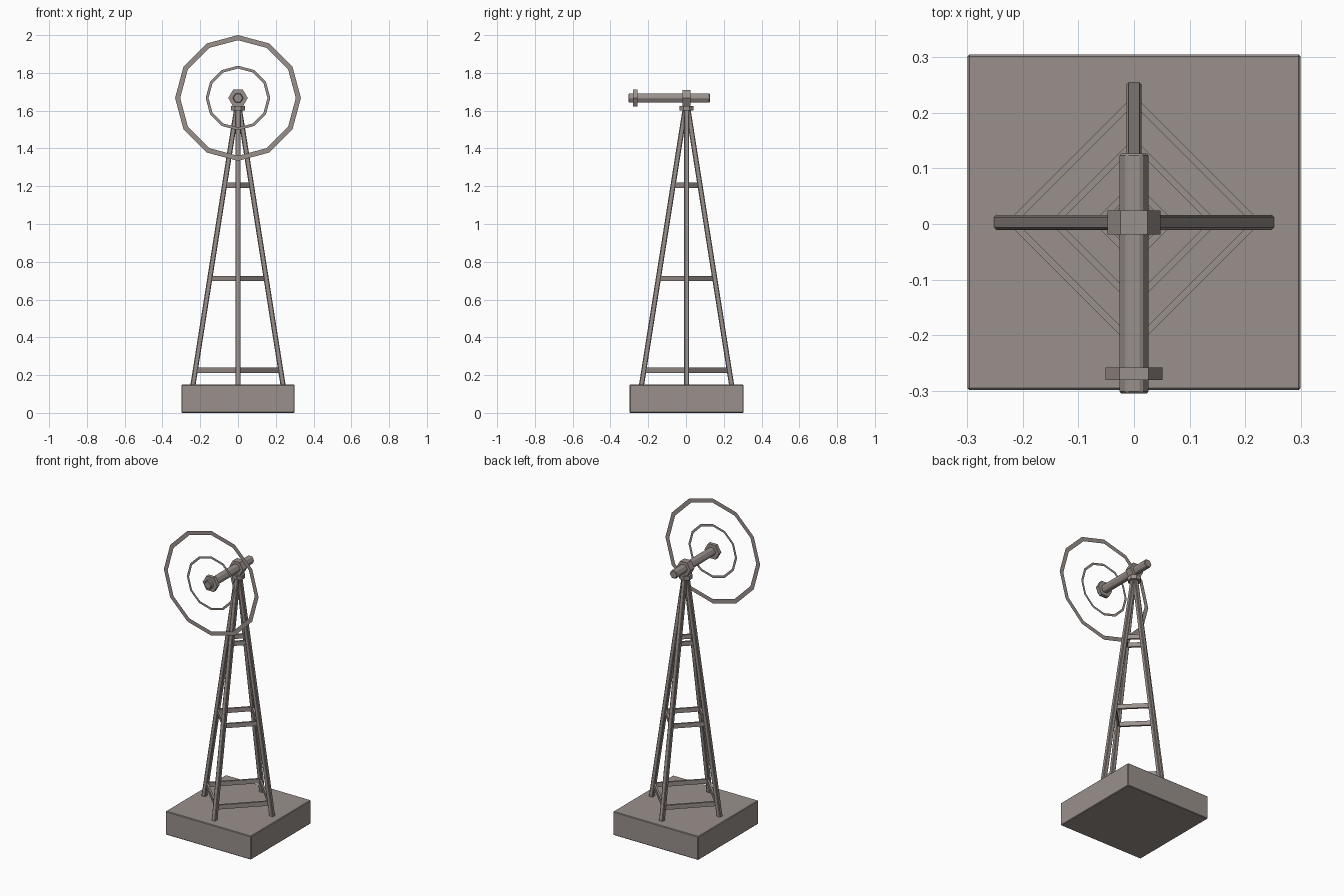
import bpy, bmesh, math
from mathutils import Matrix, Vector

cube = bpy.data.objects.get("Cube")
if cube:
    bpy.data.objects.remove(cube, do_unlink=True)

metal = bpy.data.materials.new("warm_grey")
metal.use_nodes = True
COLOUR = (0.32, 0.28, 0.262, 1)
metal.diffuse_color = COLOUR
metal.node_tree.nodes["Principled BSDF"].inputs["Base Color"].default_value = COLOUR

CY = 0.003     # tower centre along y
AXLE_Z = 1.667


def finish(name, bm, bevel=0):
    bmesh.ops.recalc_face_normals(bm, faces=bm.faces)
    mesh = bpy.data.meshes.new(name)
    bm.to_mesh(mesh)
    bm.free()
    mesh.materials.append(metal)
    obj = bpy.data.objects.new(name, mesh)
    bpy.context.collection.objects.link(obj)
    if bevel:
        mod = obj.modifiers.new("Bevel", 'BEVEL')
        mod.width = bevel
        mod.segments = 1
    return obj


def box(name, size, centre, bevel=0):
    bm = bmesh.new()
    bmesh.ops.create_cube(bm, size=1)
    bmesh.ops.scale(bm, vec=size, verts=bm.verts)
    bmesh.ops.translate(bm, vec=centre, verts=bm.verts)
    return finish(name, bm, bevel)


def bar(name, a, b, width, height, bevel=0):
    """Rectangular bar from a to b, its height kept upright."""
    a, b = Vector(a), Vector(b)
    along = (b - a).normalized()
    # sloping legs face outward, level rails stand on edge
    side = along.cross(Vector((0, 0, 1))).normalized()
    up = side.cross(along)
    bm = bmesh.new()
    bmesh.ops.create_cube(bm, size=1)
    for v in bm.verts:
        p = v.co.copy()
        v.co = (a + b) / 2 + along * p.x * (b - a).length + side * p.y * width + up * p.z * height
    return finish(name, bm, bevel)


def hex_rod(name, radius, y0, y1, bevel=0):
    """Six-sided rod along y with corners pointing sideways."""
    bm = bmesh.new()
    bmesh.ops.create_cone(bm, cap_ends=True, segments=6, radius1=radius,
                          radius2=radius, depth=y1 - y0,
                          matrix=Matrix.Translation((0, (y0 + y1) / 2, AXLE_Z))
                          @ Matrix.Rotation(math.pi / 2, 4, 'X')
                          @ Matrix.Rotation(math.pi / 2, 4, 'Z'))
    # guarantee corners on the x axis
    if max(v.co.x for v in bm.verts) < radius * 0.95:
        bmesh.ops.rotate(bm, cent=(0, 0, AXLE_Z), verts=bm.verts,
                         matrix=Matrix.Rotation(math.pi / 6, 3, 'Y'))
    return finish(name, bm, bevel)


def flat_ring(name, outer, inner, y, sides=12):
    bm = bmesh.new()
    loops = []
    for r in (outer, inner):
        loops.append([bm.verts.new((r * math.cos(math.tau * i / sides), y,
                                    AXLE_Z + r * math.sin(math.tau * i / sides)))
                      for i in range(sides)])
    for i in range(sides):
        j = (i + 1) % sides
        bm.faces.new((loops[0][i], loops[0][j], loops[1][j], loops[1][i]))
    return finish(name, bm)


def leg_offset(z):
    return 0.238 - 0.158 * (z - 0.15)


def around(i, r, z):
    a = math.pi / 2 * i
    return (r * math.cos(a), CY + r * math.sin(a), z)


# Base block
box("base", (0.6, 0.604, 0.15), (0, CY, 0.075), 0.004)

# Four sloping legs with three tiers of rails
for i in range(4):
    bar(f"leg_{i + 1}", around(i, leg_offset(0.14), 0.14),
        around(i, leg_offset(1.605), 1.605), 0.027, 0.027, 0.004)
    for tier, z in enumerate((0.225, 0.712, 1.205)):
        r = leg_offset(z) - 0.006
        bar(f"rail_{tier + 1}_{i + 1}", around(i, r, z), around(i + 1, r, z), 0.012, 0.028)

# Octagonal cap plate on the tower
bm = bmesh.new()
bmesh.ops.create_cone(bm, cap_ends=True, segments=8, radius1=0.04, radius2=0.04, depth=0.026,
                      matrix=Matrix.Translation((0, CY, 1.613))
                      @ Matrix.Rotation(math.pi / 8, 4, 'Z'))
finish("cap_plate", bm)

# Axle, its collar and the wheel hub
hex_rod("axle", 0.028, -0.305, 0.127, 0.004)
hex_rod("collar", 0.048, CY - 0.0215, CY + 0.0215)
hex_rod("hub", 0.0515, -0.281, -0.258)

# Wheel rings
flat_ring("outer_ring", 0.333, 0.306, -0.269)
flat_ring("inner_ring", 0.171, 0.156, -0.269)
